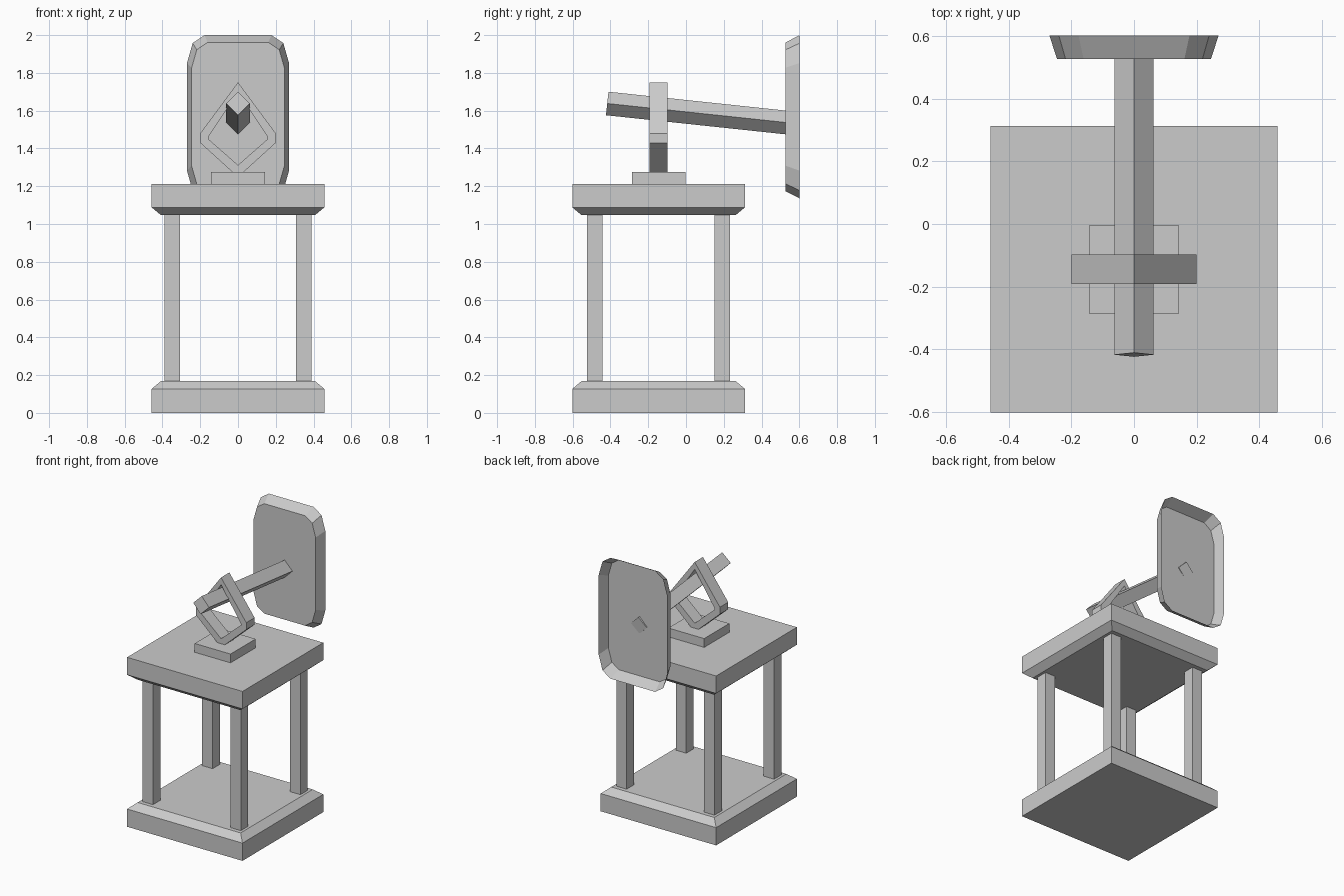
import bpy, bmesh
from mathutils import Vector

if "Cube" in bpy.data.objects:
    bpy.data.objects.remove(bpy.data.objects["Cube"])

CY = -0.145  # centre of the stand in y


def make(name, verts, faces):
    bm = bmesh.new()
    vs = [bm.verts.new(v) for v in verts]
    for f in faces:
        bm.faces.new([vs[i] for i in f])
    bmesh.ops.recalc_face_normals(bm, faces=bm.faces[:])
    me = bpy.data.meshes.new(name)
    bm.to_mesh(me)
    bm.free()
    ob = bpy.data.objects.new(name, me)
    bpy.context.collection.objects.link(ob)
    return ob


def loft(name, rings, cap_start=True, cap_end=True):
    n = len(rings[0])
    verts = [v for r in rings for v in r]
    faces = [(k * n + i, k * n + (i + 1) % n, (k + 1) * n + (i + 1) % n, (k + 1) * n + i)
             for k in range(len(rings) - 1) for i in range(n)]
    if cap_start:
        faces.append(range(n))
    if cap_end:
        faces.append(range((len(rings) - 1) * n, len(rings) * n))
    return make(name, verts, faces)


def rect(cx, cy, h, z):
    return [(cx + sx * h, cy + sy * h, z) for sx, sy in ((-1, -1), (1, -1), (1, 1), (-1, 1))]


def stack(name, cx, cy, levels):
    return loft(name, [rect(cx, cy, h, z) for h, z in levels])


# Chamfered slabs, legs and pivot plate
stack("base_slab", 0, CY, [(0.457, 0), (0.457, 0.127), (0.408, 0.168)])
stack("top_slab", 0, CY, [(0.408, 1.047), (0.457, 1.088), (0.457, 1.213)])
for sx, side in ((-1, "left"), (1, "right")):
    for sy, end in ((-1, "front"), (1, "back")):
        stack(f"{end}_{side}_leg", sx * 0.348, CY + sy * 0.337, [(0.041, 0.166), (0.041, 1.049)])
stack("pivot_plate", 0, CY, [(0.142, 1.21), (0.142, 1.276)])

# Diamond-shaped yoke that holds the beam
outer = [(0, 1.75), (0.2, 1.48), (0.2, 1.43), (0, 1.248), (-0.2, 1.43), (-0.2, 1.48)]
inner = [(0, 1.698), (0.157, 1.462), (0.157, 1.45), (0, 1.312), (-0.157, 1.45), (-0.157, 1.462)]
y0, y1 = CY - 0.047, CY + 0.047
rings = [[(x, y, z) for x, z in p] for p, y in ((outer, y0), (outer, y1), (inner, y1), (inner, y0), (outer, y0))]
yoke = loft("yoke", rings, False, False)
bm = bmesh.new()
bm.from_mesh(yoke.data)
bmesh.ops.remove_doubles(bm, verts=bm.verts[:], dist=0.0005)
bmesh.ops.recalc_face_normals(bm, faces=bm.faces[:])
bm.to_mesh(yoke.data)
bm.free()

# Tilted square beam, standing on its edge
a, b = Vector((0, -0.417, 1.638)), Vector((0, 0.533, 1.537))
d = (b - a).normalized()
side = Vector((1, 0, 0))
up = side.cross(d)
loft("beam", [[c + v * 0.0625 for v in (side, up, -side, -up)] for c in (a, b)])

# Open-backed tray at the end of the beam
corner = [(0.27, 0.285), (0.24, 0.39), (0.177, 0.4325)]
rim = (corner + [(-x, z) for x, z in corner[::-1]] +
       [(-x, -z) for x, z in corner] + [(x, -z) for x, z in corner[::-1]])
loft("tray", [[(x * s, y, 1.5675 + z * s) for x, z in rim] for s, y in ((0.91, 0.527), (1, 0.602))],
     True, False)
